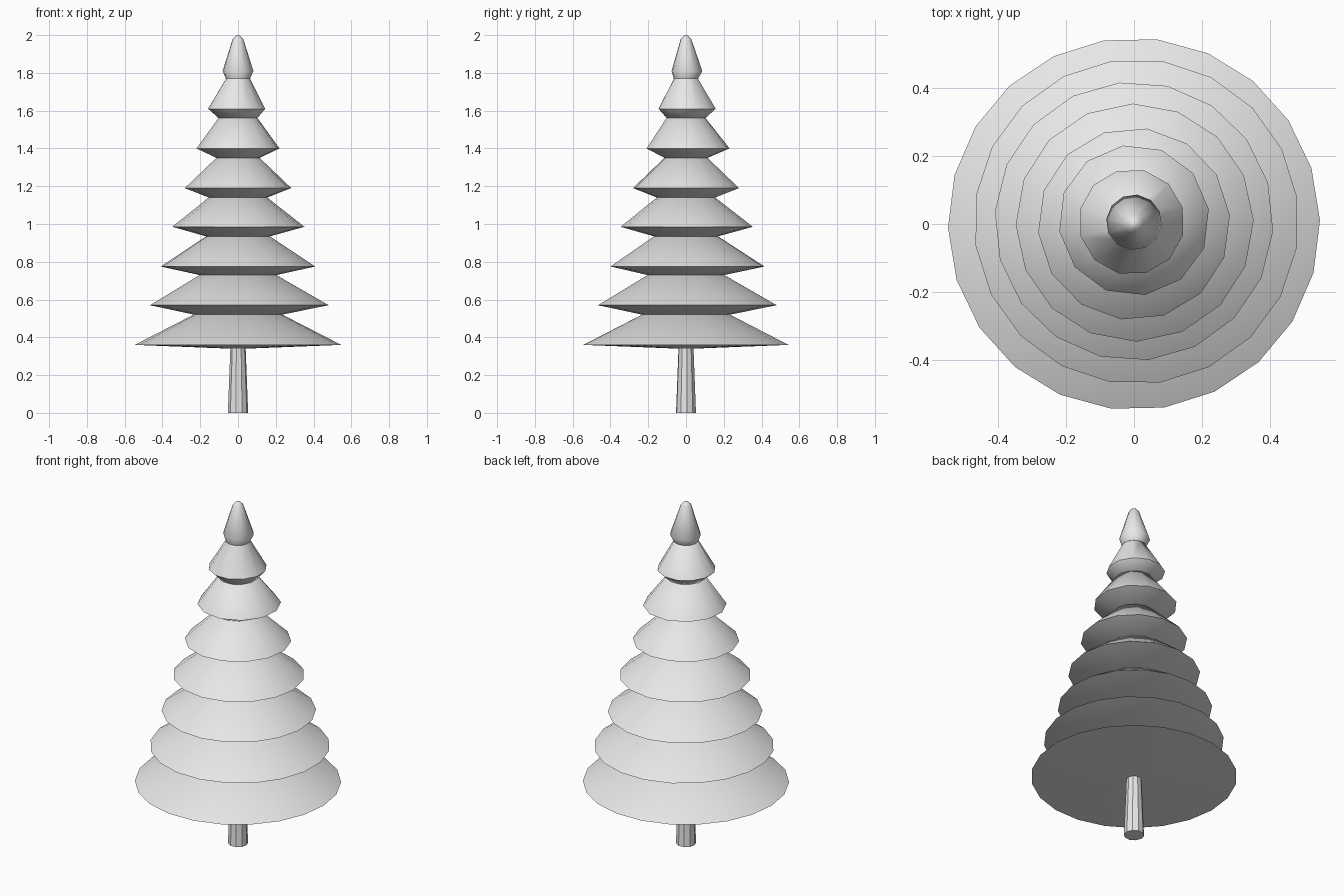
import bpy, bmesh
from math import sin, cos, pi, radians

if "Cube" in bpy.data.objects:
    bpy.data.objects.remove(bpy.data.objects["Cube"], do_unlink=True)

grey = bpy.data.materials.new("light grey")
grey.use_nodes = True
grey.diffuse_color = (0.8, 0.8, 0.8, 1)
grey.node_tree.nodes["Principled BSDF"].inputs["Base Color"].default_value = (0.8, 0.8, 0.8, 1)


def lathe(name, rings, sides, phase=0.0, smooth=True):
    """Stack rings of (radius, height, centre x, centre y) and skin them."""
    bm = bmesh.new()
    loops = []
    for r, z, cx, cy in rings:
        loops.append([bm.verts.new((cx + r * cos(phase + 2 * pi * i / sides),
                                    cy + r * sin(phase + 2 * pi * i / sides), z))
                      for i in range(sides)])
    for low, high in zip(loops, loops[1:]):
        for i in range(sides):
            j = (i + 1) % sides
            bm.faces.new((low[i], low[j], high[j], high[i]))
    bm.faces.new(loops[0][::-1])
    bm.faces.new(loops[-1])
    bmesh.ops.remove_doubles(bm, verts=bm.verts, dist=0.0005)
    bmesh.ops.recalc_face_normals(bm, faces=bm.faces)
    mesh = bpy.data.meshes.new(name)
    bm.to_mesh(mesh)
    bm.free()
    mesh.materials.append(grey)
    obj = bpy.data.objects.new(name, mesh)
    bpy.context.collection.objects.link(obj)
    if smooth:
        bpy.ops.object.select_all(action="DESELECT")
        bpy.context.view_layer.objects.active = obj
        obj.select_set(True)
        bpy.ops.object.shade_smooth_by_angle(angle=radians(60))
    return obj


# Trunk, slightly tapered
lathe("trunk", [(0.054, 0, 0, 0), (0.04, 0.36, 0, 0)], 10, 0.1, smooth=False)

# Foliage: necks between tiers (radius, height) and rims (radius, height, x, y)
necks = [(0.04, 0.34), (0.235, 0.52), (0.205, 0.73), (0.17, 0.935),
         (0.155, 1.14), (0.115, 1.35), (0.105, 1.56), (0.065, 1.77)]
rims = [(0.547, 0.36, 0, 0), (0.478, 0.57, 0.007, 0.007), (0.41, 0.775, 0, 0.008),
        (0.35, 0.985, 0.002, 0.004), (0.283, 1.19, 0, 0), (0.222, 1.4, 0, 0.011),
        (0.156, 1.61, -0.007, 0.006), (0.082, 1.81, 0, 0.005)]

for i, rim in enumerate(rims):
    sides = max(12, 22 - 2 * i)
    rings = [(*necks[i], 0, 0), rim]
    if i + 1 < len(necks):
        rings.append((*necks[i + 1], 0, 0))
    else:
        # Rounded tip
        rings += [(0.028, 1.98, 0, 0), (0.012, 1.996, 0, 0), (0, 2.0, 0, 0)]
    lathe(f"foliage_tier_{i + 1}", rings, sides, 0.02 + 0.13 * i)
